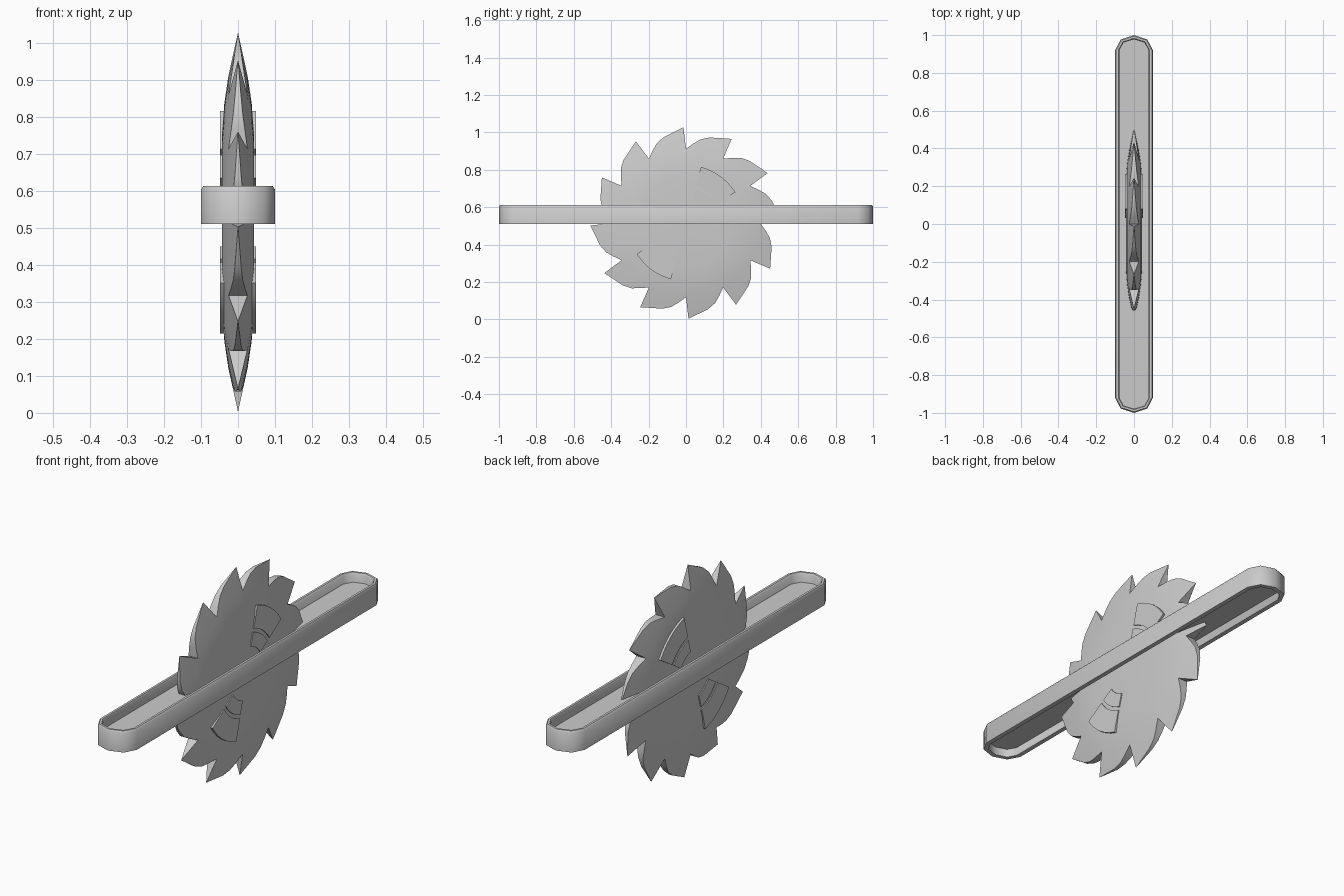
import bpy, bmesh
from math import cos, sin, radians

if "Cube" in bpy.data.objects:
    bpy.data.objects.remove(bpy.data.objects["Cube"])

CZ = 0.515  # height of the blade axis


def make(name, verts, faces, angle=30):
    me = bpy.data.meshes.new(name)
    me.from_pydata(verts, [], faces)
    bm = bmesh.new()
    bm.from_mesh(me)
    bmesh.ops.remove_doubles(bm, verts=bm.verts, dist=1e-5)
    bmesh.ops.recalc_face_normals(bm, faces=bm.faces)
    bm.to_mesh(me)
    bm.free()
    ob = bpy.data.objects.new(name, me)
    bpy.context.collection.objects.link(ob)
    bpy.ops.object.select_all(action='DESELECT')
    ob.select_set(True)
    bpy.context.view_layer.objects.active = ob
    bpy.ops.object.shade_smooth_by_angle(angle=radians(angle))
    return ob


def polar(x, r, deg):
    return (x, r * cos(radians(deg)), CZ + r * sin(radians(deg)))


def bridge(rings, closed=False):
    """Quads between consecutive closed rings of equal length."""
    n = len(rings[0])
    verts = [v for ring in rings for v in ring]
    faces = []
    for a in range(len(rings) if closed else len(rings) - 1):
        b = (a + 1) % len(rings)
        for i in range(n):
            j = (i + 1) % n
            faces.append((a * n + i, a * n + j, b * n + j, b * n + i))
    return verts, faces


# Saw blade: 12 raked teeth, thick hub thinning to sharp tips
tooth = [(0, 0.397), (5.5, 0.428), (10, 0.455), (15.5, 0.475), (28.5, 0.512)]
outline = [(90 - 30 * k - a, r) for k in range(12) for a, r in tooth]


def edge_half(r):
    return 0.027 * (0.5125 - r) / (0.5125 - 0.39)


def ring(r, h):
    return [polar(h, r, a) for a, _ in outline]


def rim(side):
    return [polar(side * edge_half(r), r, a) for a, r in outline]


rings = [ring(0.24, 0.043), ring(0.32, 0.037), ring(0.388, 0.027), rim(1),
         rim(-1), ring(0.388, -0.027), ring(0.32, -0.037), ring(0.24, -0.043)]
v, f = bridge(rings)
n = len(outline)
f += [tuple(range(n)), tuple(range(7 * n, 8 * n))]
make("saw_blade", v, f)


# Raised sector plates on both faces, an inner and an outer one per side
def sector(name, r0, r1, a0, a1, half=0.048, steps=6):
    angs = [a0 + (a1 - a0) * i / steps for i in range(steps + 1)]
    prof = [(r0, a) for a in angs] + [(r1, a) for a in reversed(angs)]
    m = len(prof)
    vs, fs = bridge([[polar(s * half, r, a) for r, a in prof] for s in (1, -1)])
    make(name, vs, fs + [tuple(range(m)), tuple(range(m, 2 * m))])


for side, start in (("upper", 32), ("lower", 212)):
    sector(side + "_inner_plate", 0.123, 0.188, start, start + 43)
    sector(side + "_outer_plate", 0.205, 0.311, start, start + 43)


# Long round-ended frame around the blade
def stadium(inset, z):
    pts = []
    for end in (1, -1):
        for i in range(5):
            t = radians(45 * i)
            pts.append((end * (0.1 - inset) * cos(t),
                        end * (0.92 + (0.08 - inset) * sin(t)), z))
    return pts


profile = [(0, 0.51), (0, 0.603), (0.006, 0.612), (0.017, 0.612),
           (0.022, 0.605), (0.022, 0.51)]
v, f = bridge([stadium(i, z) for i, z in profile], closed=True)
make("frame", v, f, 50)

# Floor panel set halfway inside the frame
v, f = bridge([stadium(0.021, 0.55), stadium(0.021, 0.565)])
make("frame_floor", v, f + [tuple(range(10)), tuple(range(10, 20))])
